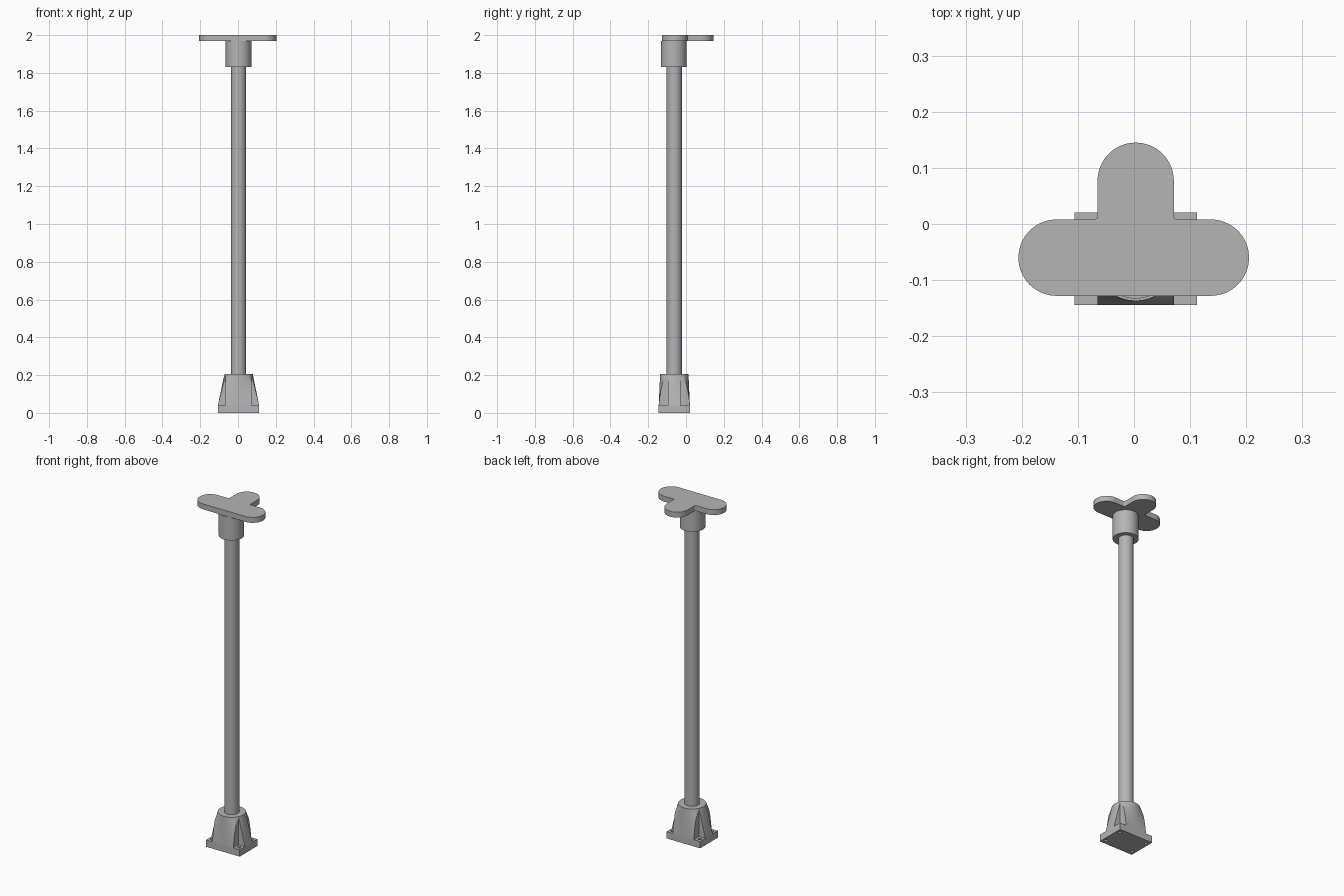
import bpy, bmesh
from math import pi, sin, cos

cube = bpy.data.objects.get("Cube")
if cube:
    bpy.data.objects.remove(cube, do_unlink=True)

CX, CY = 0.003, -0.062           # post axis
HALF_X, HALF_Y = 0.109, 0.0825   # foot flange half sizes
FLANGE_TOP, FOOT_TOP = 0.04, 0.205
SIDES = 96

grey = bpy.data.materials.new("grey_metal")
grey.use_nodes = True
grey.diffuse_color = (0.46, 0.46, 0.46, 1)
grey.node_tree.nodes["Principled BSDF"].inputs["Base Color"].default_value = grey.diffuse_color


def loft(name, rings):
    """Solid made of stacked rings of points, capped at both ends."""
    bm = bmesh.new()
    loops = [[bm.verts.new(p) for p in ring] for ring in rings]
    for low, high in zip(loops, loops[1:]):
        for i in range(len(low)):
            j = (i + 1) % len(low)
            bm.faces.new((low[i], low[j], high[j], high[i]))
    bm.faces.new(loops[0][::-1])
    bm.faces.new(loops[-1])
    bmesh.ops.recalc_face_normals(bm, faces=bm.faces)
    mesh = bpy.data.meshes.new(name)
    bm.to_mesh(mesh)
    bm.free()
    obj = bpy.data.objects.new(name, mesh)
    bpy.context.collection.objects.link(obj)
    mesh.materials.append(grey)
    return obj


def prism(name, outline, z0, z1):
    return loft(name, [[(x, y, z) for x, y in outline] for z in (z0, z1)])


def arc(x, y, r, start, end, n=32):
    steps = [start + (end - start) * i / n for i in range(n + 1)]
    return [(x + r * cos(a), y + r * sin(a)) for a in steps]


def cylinder(name, x, y, r, z0, z1, n=64):
    return prism(name, arc(x, y, r, 0, 2 * pi, n)[:-1], z0, z1)


def box(name, x0, x1, y0, y1, z0, z1):
    return prism(name, [(x0, y0), (x1, y0), (x1, y1), (x0, y1)], z0, z1)


def activate(obj):
    bpy.ops.object.select_all(action='DESELECT')
    obj.select_set(True)
    bpy.context.view_layer.objects.active = obj


def cut(obj, cutter):
    cutter.hide_render = True
    mod = obj.modifiers.new("cut", 'BOOLEAN')
    mod.operation, mod.solver, mod.object = 'DIFFERENCE', 'EXACT', cutter
    activate(obj)
    bpy.ops.object.modifier_apply(modifier=mod.name)
    bpy.data.objects.remove(cutter, do_unlink=True)


# Foot: flange, and a skirt blending from rectangle to circle
flange = box("foot_flange", CX - HALF_X, CX + HALF_X,
             CY - HALF_Y, CY + HALF_Y, 0, FLANGE_TOP)


def skirt_ring(t):
    ring = []
    for i in range(SIDES):
        a = 2 * pi * i / SIDES
        c, s = cos(a), sin(a)
        k = 1 / max(abs(c), abs(s))
        x = (1 - t) * HALF_X * c * k + t * 0.075 * c
        y = (1 - t) * HALF_Y * s * k + t * 0.075 * s
        ring.append((CX + x, CY + y, FLANGE_TOP + t * (FOOT_TOP - FLANGE_TOP)))
    return ring


skirt = loft("foot_skirt", [skirt_ring(i / 10) for i in range(11)])

# Bolt pockets and bolt holes at the four corners
for sx in (-1, 1):
    for sy in (-1, 1):
        xs = sorted((CX + sx * 0.068, CX + sx * 0.2))
        ys = sorted((CY + sy * 0.034, CY + sy * 0.2))
        cut(skirt, box("pocket_cutter", *xs, *ys, 0.01, 0.25))
        cut(flange, cylinder("hole_cutter", CX + sx * 0.089, CY + sy * 0.057,
                             0.009, -0.02, 0.06, 24))

# Post and collar
post = cylinder("post", CX, CY, 0.04, FOOT_TOP, 1.83)
collar = cylinder("collar", CX, CY - 0.003, 0.068, 1.83, 1.968)

# T-shaped top plate with rounded ends and small inner fillets
R, BAR_Y, F = 0.068, -0.06, 0.006
inner = BAR_Y + R
outline = (arc(0.137, BAR_Y, R, -pi / 2, pi / 2)
           + arc(CX + R + F, inner + F, F, -pi / 2, -pi, 6)
           + arc(CX, 0.077, R, 0, pi)
           + arc(CX - R - F, inner + F, F, 0, -pi / 2, 6)
           + arc(-0.138, BAR_Y, R, pi / 2, 1.5 * pi))
plate = prism("top_plate", outline, 1.968, 2.0)

for part in (flange, skirt, post, collar, plate):
    activate(part)
    bpy.ops.object.shade_smooth_by_angle(angle=pi / 6)
